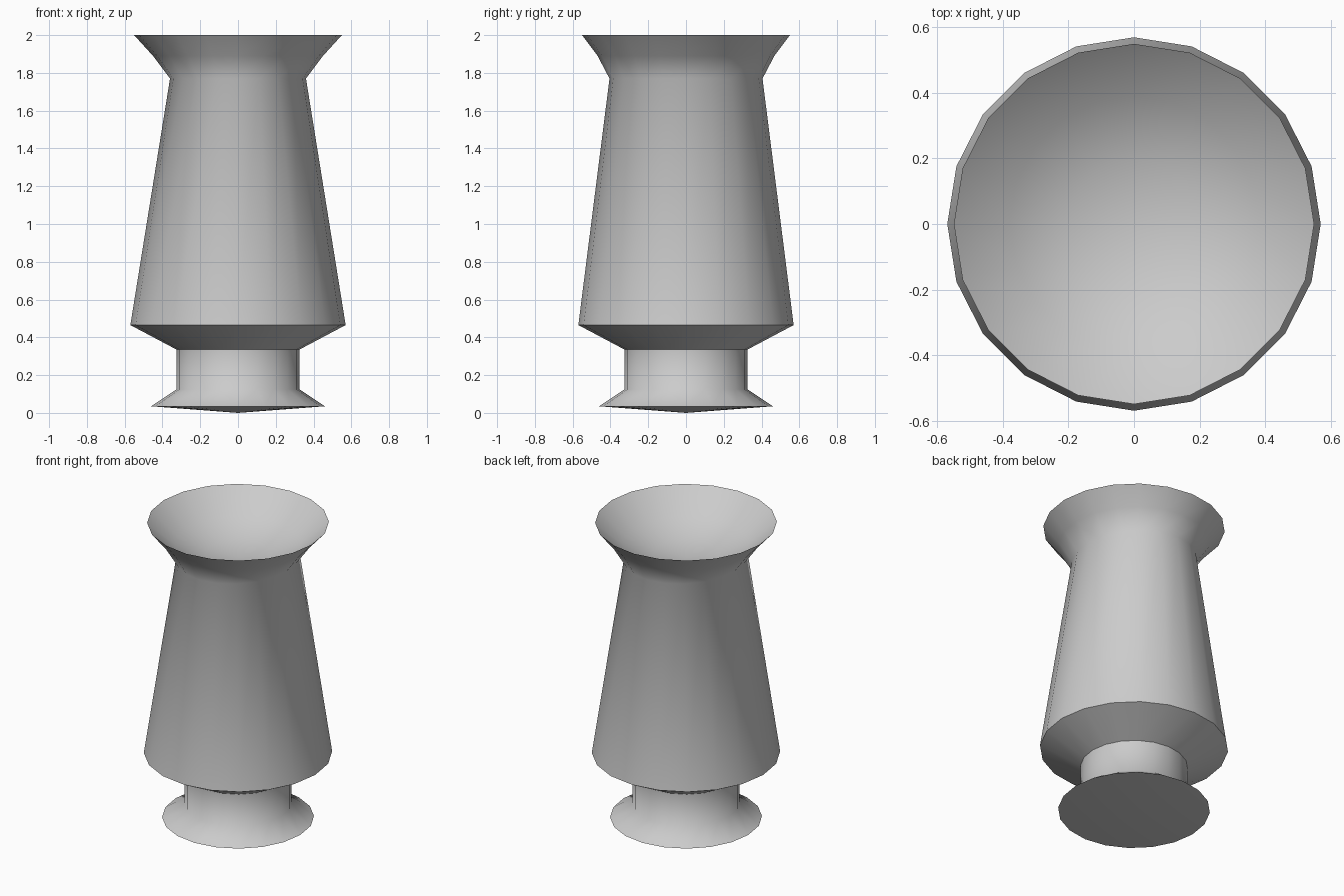
import bpy, bmesh
from math import sin, cos, pi

if "Cube" in bpy.data.objects:
    bpy.data.objects.remove(bpy.data.objects["Cube"])

SIDES = 20


def lathe(name, profile):
    """Spin (rx, ry, z) rings about z; a zero radius closes to a point."""
    bm = bmesh.new()
    rings = []
    for rx, ry, z in profile:
        if rx == 0:
            rings.append([bm.verts.new((0, 0, z))] * SIDES)
        else:
            rings.append([bm.verts.new((rx * cos(2 * pi * i / SIDES),
                                        ry * sin(2 * pi * i / SIDES), z))
                          for i in range(SIDES)])
    for low, high in zip(rings, rings[1:]):
        for i in range(SIDES):
            j = (i + 1) % SIDES
            corners = list(dict.fromkeys((low[i], low[j], high[j], high[i])))
            bm.faces.new(corners)
    bmesh.ops.recalc_face_normals(bm, faces=bm.faces)
    mesh = bpy.data.meshes.new(name)
    bm.to_mesh(mesh)
    bm.free()
    obj = bpy.data.objects.new(name, mesh)
    bpy.context.collection.objects.link(obj)
    bpy.ops.object.select_all(action='DESELECT')
    obj.select_set(True)
    bpy.context.view_layer.objects.active = obj
    bpy.ops.object.shade_smooth_by_angle(angle=pi / 3)
    return obj


# Foot, stem, tapered body, slightly oval neck, flared lip, shallow bowl
lathe("vase", [
    (0, 0, 0.0),
    (0.46, 0.46, 0.035),
    (0.325, 0.325, 0.125),
    (0.325, 0.325, 0.335),
    (0.57, 0.57, 0.465),
    (0.36, 0.405, 1.77),
    (0.45, 0.468, 1.89),
    (0.55, 0.55, 2.0),
    (0.38, 0.39, 1.86),
    (0.2, 0.2, 1.79),
    (0, 0, 1.76),
])
